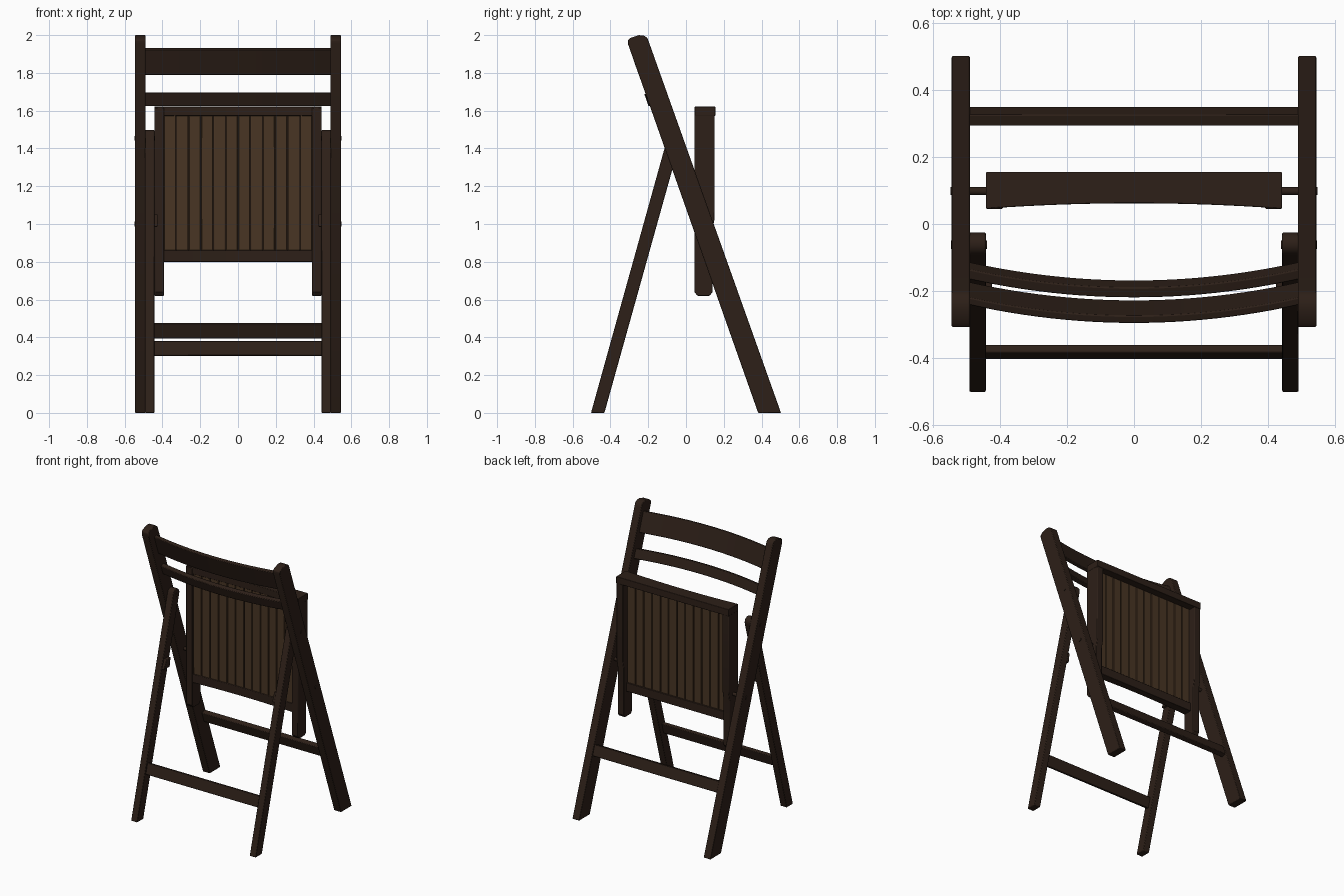
import bpy, bmesh, math
from mathutils import Vector

if "Cube" in bpy.data.objects:
    bpy.data.objects.remove(bpy.data.objects["Cube"])


def material(name, rgb):
    m = bpy.data.materials.new(name)
    m.diffuse_color = (*rgb, 1)
    m.use_nodes = True
    m.node_tree.nodes["Principled BSDF"].inputs["Base Color"].default_value = m.diffuse_color
    return m


DARK = material("dark_wood", (0.026, 0.014, 0.009))
SLAT = material("slat_wood", (0.065, 0.035, 0.017))
GROOVE = material("groove_dark", (0.022, 0.012, 0.007))


def finish(name, bm, mat, bevel=0.004, mirror=False):
    bmesh.ops.recalc_face_normals(bm, faces=bm.faces)
    me = bpy.data.meshes.new(name)
    bm.to_mesh(me)
    bm.free()
    ob = bpy.data.objects.new(name, me)
    bpy.context.collection.objects.link(ob)
    me.materials.append(mat)
    if mirror:
        ob.modifiers.new("mirror", 'MIRROR')
    if bevel:
        b = ob.modifiers.new("bevel", 'BEVEL')
        b.width, b.segments = bevel, 2
        b.limit_method, b.angle_limit = 'ANGLE', math.radians(40)
    bpy.context.view_layer.objects.active = ob
    ob.select_set(True)
    bpy.ops.object.shade_smooth_by_angle(angle=math.radians(35))
    ob.select_set(False)
    return ob


def prism(name, pts, lo, hi, axis, mat, **kw):
    """Extrude a 2D outline: axis 'x' takes (y, z) points, axis 'z' takes (x, y)."""
    bm = bmesh.new()
    place = (lambda p, h: (h, *p)) if axis == 'x' else (lambda p, h: (*p, h))
    a = [bm.verts.new(place(p, lo)) for p in pts]
    b = [bm.verts.new(place(p, hi)) for p in pts]
    bm.faces.new(a)
    bm.faces.new(b)
    for i in range(len(pts)):
        j = (i + 1) % len(pts)
        bm.faces.new((a[i], a[j], b[j], b[i]))
    return finish(name, bm, mat, **kw)


def crossbar(name, half, y, z, height, thick, lean, sag=0.0):
    """Flat bar across x, leaning by dy/dz, bowed by sag towards -y in the middle."""
    n = 24 if sag else 1
    up = Vector((0, lean, 1)) * height / 2
    out = Vector((0, 1, -lean)).normalized() * thick / 2
    bm = bmesh.new()
    rings = []
    for i in range(n + 1):
        t = 2 * i / n - 1
        c = Vector((t * half, y - sag * (1 - t * t), z))
        rings.append([bm.verts.new(c + u * up + o * out)
                      for u, o in ((1, 1), (1, -1), (-1, -1), (-1, 1))])
    for r, s in zip(rings, rings[1:]):
        for k in range(4):
            bm.faces.new((r[k], r[(k + 1) % 4], s[(k + 1) % 4], s[k]))
    bm.faces.new(rings[0])
    bm.faces.new(rings[-1])
    return finish(name, bm, DARK)


def pin(name, x0, x1, y, z, r):
    pts = [(y + r * math.cos(a), z + r * math.sin(a))
           for a in (math.tau * k / 16 for k in range(16))]
    return prism(name, pts, x0, x1, 'x', DARK, bevel=0, mirror=True)


# Long rails: back posts running down to the rear feet
LEAN = -0.347
prism("long_rail", [(0.382, 0), (0.503, 0), (-0.197, 1.965), (-0.205, 1.985), (-0.222, 1.997),
                    (-0.25, 2.0), (-0.295, 1.985), (-0.308, 1.973), (-0.308, 1.955)],
      0.49, 0.545, 'x', DARK, mirror=True)

# Short legs with rounded tops
SHORT = 0.278
leg = [(-0.503, 0), (-0.432, 0)]
base = math.atan(SHORT)
for k in range(9):
    a = math.pi * k / 8 - base
    leg.append((-0.06 + 0.035 * math.cos(a), 1.463 + 0.035 * math.sin(a)))
prism("short_leg", leg, 0.443, 0.492, 'x', DARK, mirror=True)

# Curved backrest slats and lower stretchers
crossbar("upper_back_slat", 0.495, -0.207, 1.86, 0.136, 0.024, LEAN, sag=0.055)
crossbar("lower_back_slat", 0.495, -0.139, 1.66, 0.065, 0.032, LEAN, sag=0.055)
crossbar("rear_stretcher", 0.495, 0.322, 0.435, 0.072, 0.036, LEAN)
crossbar("front_stretcher", 0.45, -0.383, 0.34, 0.075, 0.024, SHORT)

# Seat side rails, thinner below the pivot, with rounded lower tips
prism("seat_side_rail", [(0.045, 1.615), (0.152, 1.615), (0.152, 1.03), (0.14, 0.97),
                         (0.14, 0.64), (0.125, 0.62), (0.06, 0.62), (0.045, 0.64)],
      0.392, 0.442, 'x', DARK, mirror=True)


def face_y(x):
    return 0.062 - 0.016 * (x / 0.44) ** 2


def curved_rail(name, half, back, z0, z1, mat, front=0.0):
    xs = [half * (k / 8 - 1) for k in range(17)]
    pts = [(x, face_y(x) + front) for x in xs] + [(half, back), (-half, back)]
    return prism(name, pts, z0, z1, 'z', mat, bevel=0.003)


# Seat end rails
curved_rail("seat_rear_rail", 0.443, 0.155, 1.573, 1.622, DARK)
curved_rail("seat_front_rail", 0.395, 0.112, 0.80, 0.862, DARK)

# Seat slats over a dark core that shows in the grooves
curved_rail("seat_groove_core", 0.394, 0.093, 0.84, 1.59, GROOVE, front=0.012)
COUNT, PITCH = 12, 0.784 / 12
bm = bmesh.new()
for i in range(COUNT):
    x = (i - (COUNT - 1) / 2) * PITCH
    y0, y1 = face_y(x) + 0.004, 0.103
    ret = bmesh.ops.create_cube(bm, size=1)
    for v in ret["verts"]:
        v.co = Vector((x + v.co.x * (PITCH - 0.006), (y0 + y1) / 2 + v.co.y * (y1 - y0),
                       1.217 + v.co.z * 0.722))
finish("seat_slats", bm, SLAT, bevel=0.002)

# Pivot pins and guide pegs
pin("seat_pivot", 0.435, 0.549, 0.098, 1.0, 0.012)
pin("leg_pivot", 0.44, 0.547, -0.062, 1.455, 0.012)
prism("leg_stop", [(-0.225, 0.985), (-0.16, 0.985), (-0.15, 1.05), (-0.2, 1.05)],
      0.425, 0.46, 'x', DARK, mirror=True)
